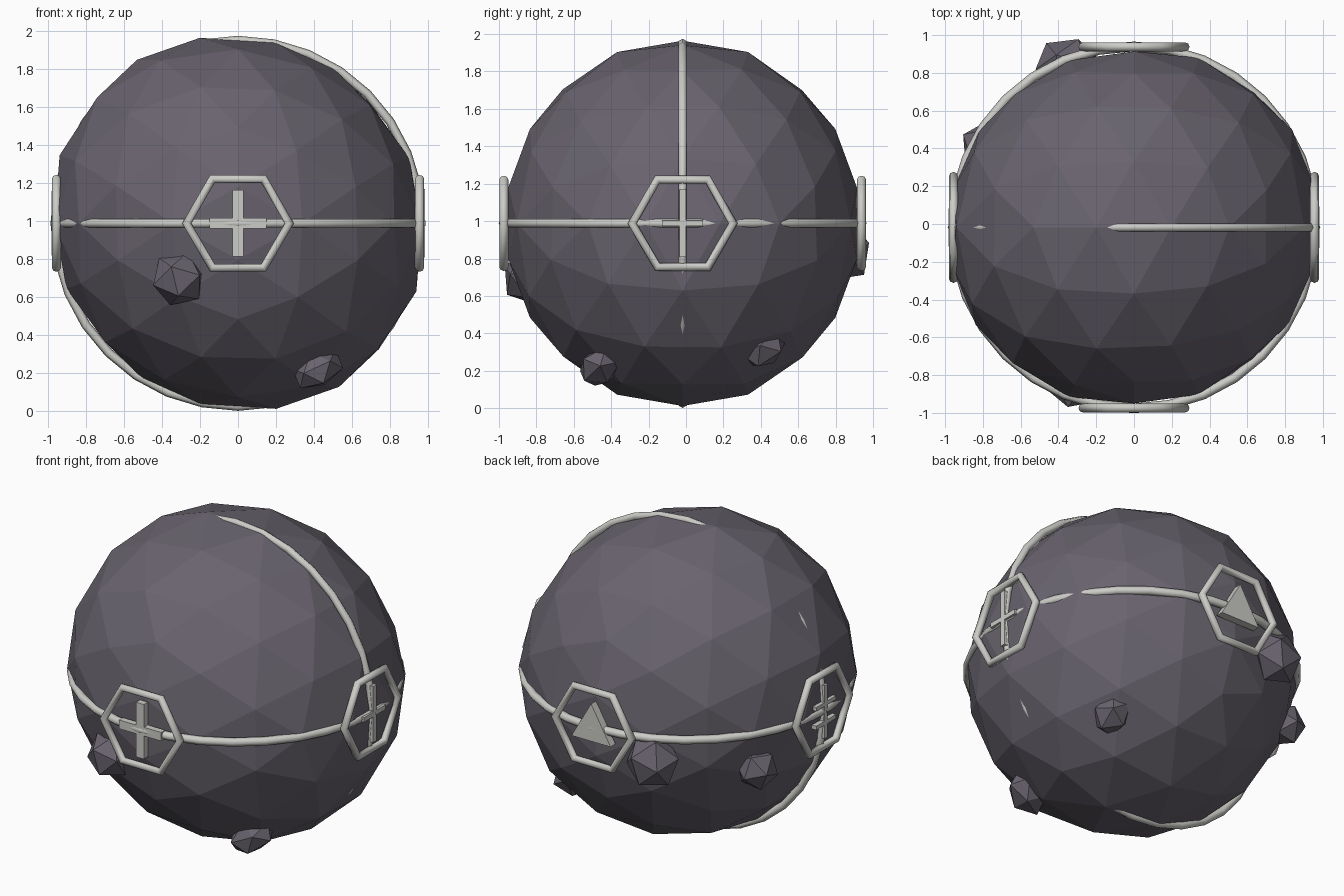
import bpy, bmesh, math
from mathutils import Vector, Matrix, Euler

cube = bpy.data.objects.get("Cube")
if cube:
    bpy.data.objects.remove(cube, do_unlink=True)

CENTRE = Vector((0, -0.018, 0.988))


def make_material(name, rgb):
    mat = bpy.data.materials.new(name)
    mat.use_nodes = True
    mat.diffuse_color = (*rgb, 1)
    mat.node_tree.nodes["Principled BSDF"].inputs["Base Color"].default_value = (*rgb, 1)
    return mat


STONE = make_material("purple grey stone", (0.14, 0.125, 0.155))
BONE = make_material("pale bone", (0.6, 0.6, 0.57))


def finish(bm, name, mat, matrix=Matrix(), smooth=False):
    """Turn a bmesh into an object placed around the body centre."""
    bm.transform(Matrix.Translation(CENTRE) @ matrix)
    bmesh.ops.recalc_face_normals(bm, faces=bm.faces)
    for f in bm.faces:
        f.smooth = smooth
    mesh = bpy.data.meshes.new(name)
    bm.to_mesh(mesh)
    bm.free()
    mesh.materials.append(mat)
    obj = bpy.data.objects.new(name, mesh)
    bpy.context.collection.objects.link(obj)
    return obj


def torus(name, radius, tube, segments, sides, matrix):
    """Ring in the local xz plane."""
    bm = bmesh.new()
    loops = []
    for i in range(segments):
        a = math.tau * i / segments
        loop = []
        for j in range(sides):
            b = math.tau * j / sides
            r = radius + tube * math.cos(b)
            loop.append(bm.verts.new((r * math.cos(a), tube * math.sin(b), r * math.sin(a))))
        loops.append(loop)
    for i in range(segments):
        p, q = loops[i], loops[(i + 1) % segments]
        for j in range(sides):
            k = (j + 1) % sides
            bm.faces.new((p[j], q[j], q[k], p[k]))
    return finish(bm, name, BONE, matrix, smooth=True)


def bar(name, size, offset, matrix):
    bm = bmesh.new()
    bmesh.ops.create_cube(bm, size=1)
    bm.transform(Matrix.Translation(offset) @ Matrix.Diagonal((*size, 1)))
    return finish(bm, name, BONE, matrix)


# Faceted body: icosahedron with each edge cut in three, gently warped
bm = bmesh.new()
a, b = 0.5257, 0.8507
for s in (-1, 1):
    for t in (-1, 1):
        for co in ((s * a, 0, t * b), (0, s * b, t * a), (s * b, t * a, 0)):
            bm.verts.new(co)
bmesh.ops.convex_hull(bm, input=bm.verts[:])
bmesh.ops.subdivide_edges(bm, edges=bm.edges[:], cuts=2, use_grid_fill=True)
for v in bm.verts:
    n = v.co.normalized()
    v.co = n * (0.985 - 0.06 * n.x * n.z - 0.035 * n.y ** 2 + 0.02 * n.x * n.y)
bmesh.ops.triangulate(bm, faces=[f for f in bm.faces if len(f.verts) > 3])
finish(bm, "stone_body", STONE)

# Two great rings half sunk in the body
torus("vertical_ring", 0.963, 0.024, 32, 6, Matrix())
torus("equator_ring", 0.958, 0.026, 32, 6, Matrix.Rotation(math.pi / 2, 4, 'X'))

# Four hexagonal frames, one per side, each with its own sign
SIDES = {"front": 0, "left": 90, "back": 180, "right": 270}
spin = {k: Matrix.Rotation(math.radians(d), 4, 'Z') for k, d in SIDES.items()}
for side, rot in spin.items():
    torus(side + "_hex_frame", 0.27, 0.024, 6, 8, rot @ Matrix.Translation((0, -0.956, 0)))

bar("front_sign_upright", (0.056, 0.04, 0.35), (0, -0.956, 0), spin["front"])
bar("front_sign_crossbar", (0.3, 0.04, 0.056), (0, -0.954, 0), spin["front"])
bar("left_sign_upright", (0.035, 0.05, 0.36), (0, -0.958, 0), spin["left"])
bar("left_sign_crossbar", (0.22, 0.05, 0.03), (0, -0.958, 0), spin["left"])
bar("right_sign_upright", (0.03, 0.05, 0.34), (0, -0.957, 0), spin["right"])
for name, z in (("upper", 0.05), ("lower", -0.07)):
    bar("right_sign_%s_crossbar" % name, (0.2, 0.05, 0.025), (0, -0.957, z), spin["right"])

# Triangular sign on the back
bm = bmesh.new()
bmesh.ops.create_cone(bm, cap_ends=True, segments=3, radius1=0.16, radius2=0.16, depth=0.05)
bm.transform(Matrix.Rotation(math.pi / 2, 4, 'X'))
top = max(bm.verts, key=lambda v: v.co.xz.length).co
turn = math.atan2(top.z, top.x) - math.pi / 2
bm.transform(Matrix.Translation((0, -0.955, 0)) @ Matrix.Rotation(turn, 4, 'Y'))
finish(bm, "back_sign_triangle", BONE, spin["back"])

# Small boulders stuck to the surface: position, size, turn
ROCKS = [
    ((-0.31, -0.82, -0.29), (0.15, 0.15, 0.15), (0.3, 0.2, 0.5)),
    ((0.42, -0.44, -0.765), (0.15, 0.12, 0.1), (0.2, -0.5, 0.4)),
    ((0.51, 0.43, -0.66), (0.12, 0.14, 0.11), (0.6, 0.3, 0.1)),
    ((-0.36, 0.87, -0.15), (0.17, 0.14, 0.17), (0.2, 0.7, 0.3)),
    ((-0.79, 0.43, -0.25), (0.13, 0.13, 0.13), (0.5, 0.1, 0.8)),
]
for i, (pos, size, turn) in enumerate(ROCKS, 1):
    bm = bmesh.new()
    bmesh.ops.create_icosphere(bm, subdivisions=1, radius=1)
    place = Matrix.Translation(pos) @ Euler(turn).to_matrix().to_4x4() @ Matrix.Diagonal((*size, 1))
    finish(bm, "boulder_%d" % i, STONE, place)
